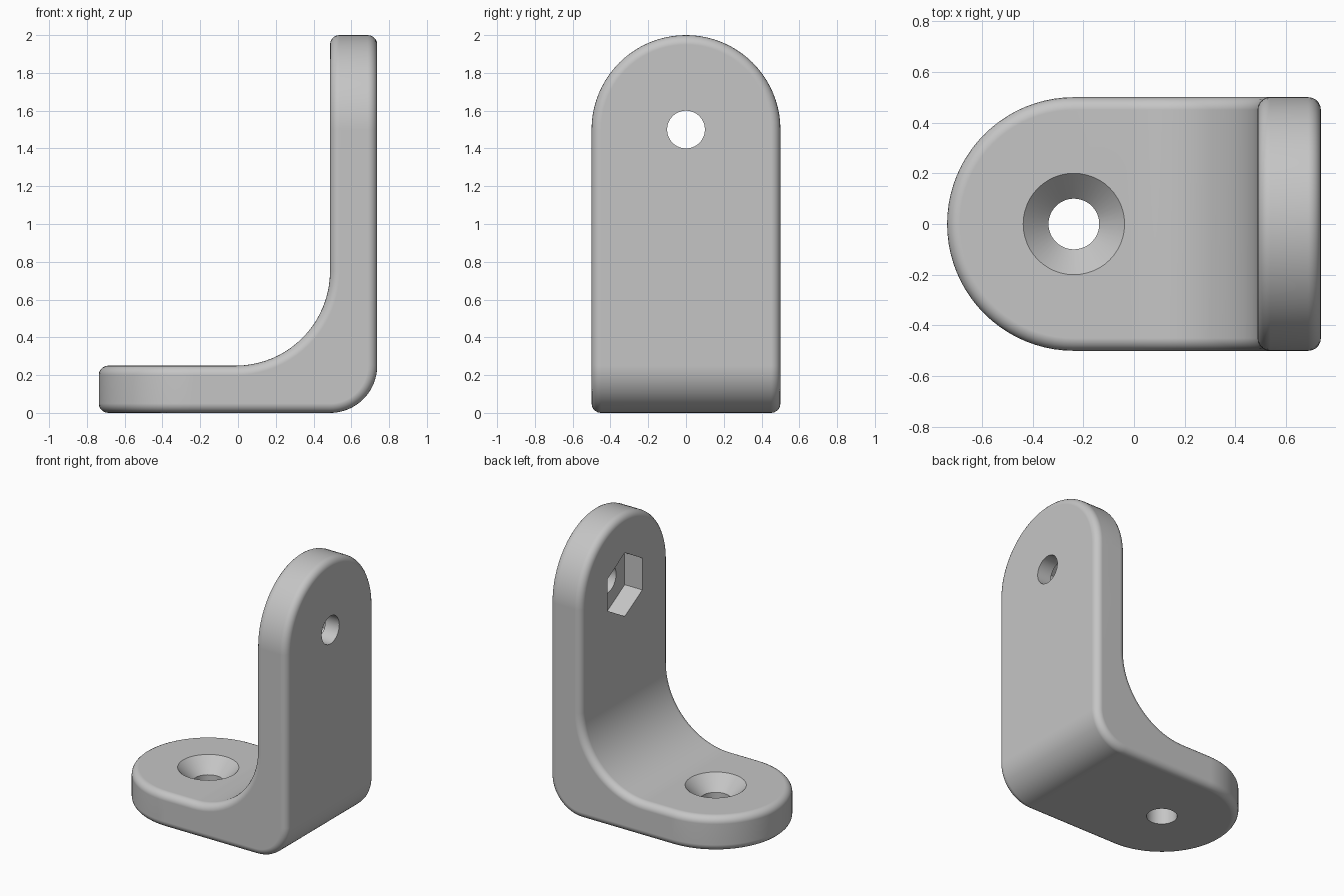
import bpy, bmesh, math
from mathutils import Matrix, Vector

cube = bpy.data.objects.get("Cube")
if cube:
    bpy.data.objects.remove(cube, do_unlink=True)

# Main dimensions
HALF_W = 0.5            # half width, also the radius of the rounded ends
THICK = 0.25
OUT_X = 0.737           # outer face of the upright
IN_X = OUT_X - THICK
END_X = -OUT_X + HALF_W  # hole centre on the base
END_Z = 2 - HALF_W       # hole centre on the upright
INNER_R, OUTER_R = 0.5, 0.25
ARC, END_SEGS = 20, 40

grey = bpy.data.materials.new("light grey")
grey.use_nodes = True
grey.diffuse_color = (0.56, 0.56, 0.56, 1)
grey.node_tree.nodes["Principled BSDF"].inputs["Base Color"].default_value = (0.56, 0.56, 0.56, 1)


def bend(face_x, face_z, r):
    """Side path of one skin: base, quarter bend, upright."""
    pts = [(END_X, face_z)]
    for i in range(ARC + 1):
        a = math.pi / 2 * i / ARC
        pts.append((face_x - r + r * math.sin(a), face_z + r - r * math.cos(a)))
    return pts + [(face_x, END_Z)]


def make_object(name, bm):
    bmesh.ops.recalc_face_normals(bm, faces=bm.faces)
    mesh = bpy.data.meshes.new(name)
    bm.to_mesh(mesh)
    bm.free()
    ob = bpy.data.objects.new(name, mesh)
    bpy.context.collection.objects.link(ob)
    mesh.materials.append(grey)
    return ob


# Bracket body: two bent skins with half-round ends, joined by side walls
bm = bmesh.new()
skins = []
for path in (bend(IN_X, THICK, INNER_R), bend(OUT_X, 0, OUTER_R)):
    front = [bm.verts.new((x, -HALF_W, z)) for x, z in path]
    back = [bm.verts.new((x, HALF_W, z)) for x, z in path]
    for i in range(len(path) - 1):
        bm.faces.new((front[i], front[i + 1], back[i + 1], back[i]))
    base_rim, top_rim = [front[0]], [front[-1]]
    for i in range(1, END_SEGS):
        a = math.pi * i / END_SEGS
        y, reach = -HALF_W * math.cos(a), HALF_W * math.sin(a)
        base_rim.append(bm.verts.new((END_X - reach, y, path[0][1])))
        top_rim.append(bm.verts.new((path[-1][0], y, END_Z + reach)))
    base_rim.append(back[0])
    top_rim.append(back[-1])
    bm.faces.new(base_rim)
    bm.faces.new(top_rim)
    skins.append((front, back, base_rim, top_rim))

for side in (0, 1):
    bm.faces.new(skins[0][side] + skins[1][side][::-1])
for rim in (2, 3):
    a, b = skins[0][rim], skins[1][rim]
    for i in range(END_SEGS):
        bm.faces.new((a[i], a[i + 1], b[i + 1], b[i]))
bmesh.ops.recalc_face_normals(bm, faces=bm.faces)
bmesh.ops.dissolve_limit(bm, angle_limit=0.005, verts=bm.verts, edges=bm.edges)
bracket = make_object("corner_bracket", bm)

# Rounded outer edges
bevel = bracket.modifiers.new("rounded edges", 'BEVEL')
bevel.width = 0.05
bevel.segments = 5
bevel.limit_method = 'ANGLE'
bevel.angle_limit = math.radians(40)


def cutter(name, start, end, r1, r2, sides, spin=0):
    """Prism or cone from start to end that is cut out of the bracket."""
    start, end = Vector(start), Vector(end)
    axis = end - start
    turn = axis.to_track_quat('Z', 'Y').to_matrix().to_4x4()
    place = Matrix.Translation((start + end) / 2) @ turn @ Matrix.Rotation(spin, 4, 'Z')
    bm = bmesh.new()
    bmesh.ops.create_cone(bm, cap_ends=True, segments=sides, radius1=r1, radius2=r2,
                          depth=axis.length, matrix=place)
    ob = make_object(name, bm)
    ob.hide_render = True
    cut = bracket.modifiers.new(name, 'BOOLEAN')
    cut.operation = 'DIFFERENCE'
    cut.solver = 'EXACT'
    cut.object = ob
    return ob


# Screw hole with countersink, bolt hole with hexagonal nut pocket
SINK = 0.1
cutters = [
    cutter("screw_hole", (END_X, 0, -0.1), (END_X, 0, 0.2), 0.1, 0.1, 48),
    cutter("countersink", (END_X, 0, THICK - SINK), (END_X, 0, THICK + 0.02), 0.1, 0.22, 48),
    cutter("bolt_hole", (IN_X - 0.1, 0, END_Z), (OUT_X + 0.1, 0, END_Z), 0.1, 0.1, 48),
]
# A corner of the hexagon points straight up
probe = Vector((1, 0, 0)).to_track_quat('Z', 'Y').to_matrix().inverted() @ Vector((0, 0, 1))
first = Vector((0, 1, 0))
spin = math.atan2(probe.y, probe.x) - math.atan2(first.y, first.x)
cutters.append(cutter("nut_pocket", (IN_X - 0.1, 0, END_Z), (IN_X + 0.14, 0, END_Z),
                      0.229, 0.229, 6, spin))

# Apply, shade and tidy up
bpy.ops.object.select_all(action='DESELECT')
bracket.select_set(True)
bpy.context.view_layer.objects.active = bracket
for mod in list(bracket.modifiers):
    bpy.ops.object.modifier_apply(modifier=mod.name)
for ob in cutters:
    bpy.data.objects.remove(ob, do_unlink=True)
bpy.ops.object.shade_smooth_by_angle(angle=math.radians(30))
normals = bracket.modifiers.new("flat face normals", 'WEIGHTED_NORMAL')
normals.keep_sharp = True
